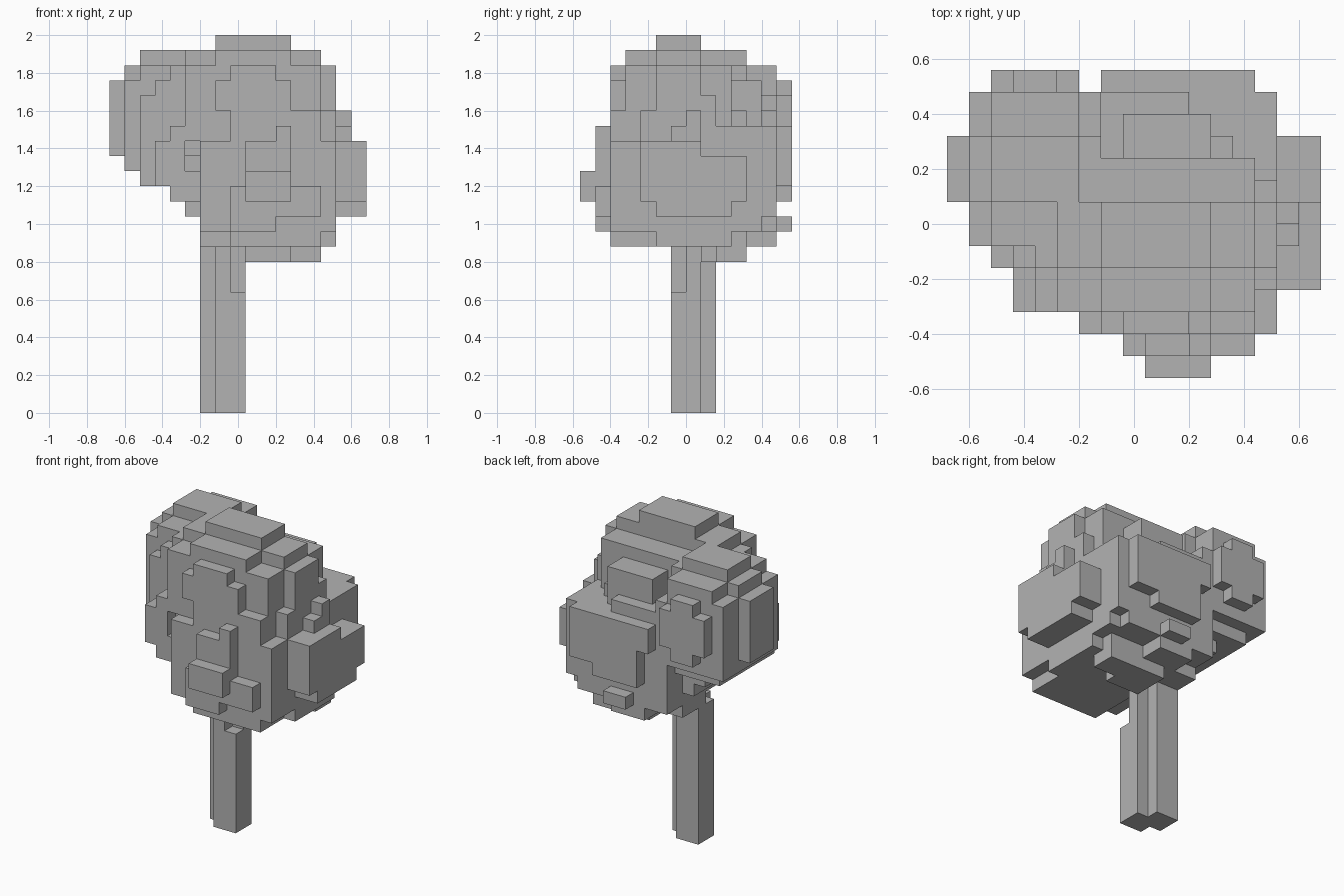
import bpy
import bmesh
from mathutils import Vector

default_cube = bpy.data.objects.get("Cube")
if default_cube:
    bpy.data.objects.remove(default_cube, do_unlink=True)

UNIT = 0.08
ORIGIN = Vector((-0.68, -0.56, 0.0))


def cells(x, y, z):
    """All grid cells inside a block given by its start and end on each axis."""
    return {(i, j, k) for i in range(*x) for j in range(*y) for k in range(*z)}


def fill(part, x, y, z):
    part.update(cells(x, y, z))


def carve(part, x, y, z):
    part.difference_update(cells(x, y, z))


def cell_face(cell, axis, side):
    """Corner positions of one outer square of a cell, wound outward."""
    u, v = (axis + 1) % 3, (axis + 2) % 3
    corners = []
    for du, dv in ((0, 0), (1, 0), (1, 1), (0, 1)):
        corner = list(cell)
        corner[axis] += side
        corner[u] += du
        corner[v] += dv
        corners.append(tuple(corner))
    return corners if side else corners[::-1]


def build(name, part, material):
    """Skin a set of cells with its outer faces only and merge flat areas."""
    bm = bmesh.new()
    verts = {}
    for cell in sorted(part):
        for axis in range(3):
            for side in (0, 1):
                neighbour = list(cell)
                neighbour[axis] += 1 if side else -1
                if tuple(neighbour) in part:
                    continue
                loop = cell_face(cell, axis, side)
                for corner in loop:
                    if corner not in verts:
                        verts[corner] = bm.verts.new(ORIGIN + UNIT * Vector(corner))
                bm.faces.new([verts[corner] for corner in loop])
    bmesh.ops.dissolve_limit(bm, angle_limit=0.01, verts=bm.verts, edges=bm.edges)
    mesh = bpy.data.meshes.new(name)
    bm.to_mesh(mesh)
    bm.free()
    mesh.materials.append(material)
    obj = bpy.data.objects.new(name, mesh)
    bpy.context.collection.objects.link(obj)


grey = bpy.data.materials.new("plain_grey")
grey.use_nodes = True
grey_colour = (0.45, 0.45, 0.45, 1.0)
grey.diffuse_color = grey_colour
grey.node_tree.nodes["Principled BSDF"].inputs["Base Color"].default_value = grey_colour

# Trunk: two overlapping square posts with a nick near the top
trunk = set()
fill(trunk, x=(7, 9), y=(6, 8), z=(0, 11))
fill(trunk, x=(6, 8), y=(7, 9), z=(0, 11))
carve(trunk, x=(8, 9), y=(6, 7), z=(8, 11))
build("trunk", trunk, grey)

canopy = set()

# Underside steps
fill(canopy, x=(9, 12), y=(8, 11), z=(10, 11))
fill(canopy, x=(12, 14), y=(9, 11), z=(10, 11))
fill(canopy, x=(8, 14), y=(2, 11), z=(11, 12))
fill(canopy, x=(8, 11), y=(11, 13), z=(11, 12))
fill(canopy, x=(6, 8), y=(8, 11), z=(11, 12))
fill(canopy, x=(14, 15), y=(5, 10), z=(11, 12))
fill(canopy, x=(6, 14), y=(2, 13), z=(12, 13))
fill(canopy, x=(14, 15), y=(2, 12), z=(12, 13))

# Lower body and rear shelf
fill(canopy, x=(6, 15), y=(2, 13), z=(13, 18))
fill(canopy, x=(6, 14), y=(3, 13), z=(18, 19))
fill(canopy, x=(14, 15), y=(4, 13), z=(18, 19))

# Upper body and crown tiers
fill(canopy, x=(5, 14), y=(3, 10), z=(19, 23))
fill(canopy, x=(5, 6), y=(3, 6), z=(16, 19))
fill(canopy, x=(7, 12), y=(3, 5), z=(23, 24))
fill(canopy, x=(5, 14), y=(5, 8), z=(23, 24))
fill(canopy, x=(7, 12), y=(5, 8), z=(24, 25))

# Left lobe with its stepped front and tapered underside
fill(canopy, x=(2, 6), y=(6, 13), z=(16, 23))
fill(canopy, x=(2, 3), y=(5, 6), z=(16, 21))
fill(canopy, x=(3, 4), y=(5, 6), z=(16, 22))
fill(canopy, x=(4, 6), y=(5, 6), z=(16, 23))
fill(canopy, x=(4, 5), y=(3, 5), z=(18, 19))
fill(canopy, x=(3, 6), y=(3, 5), z=(15, 18))
fill(canopy, x=(2, 6), y=(5, 12), z=(15, 16))
fill(canopy, x=(4, 6), y=(3, 11), z=(14, 15))
fill(canopy, x=(5, 6), y=(4, 11), z=(13, 14))
fill(canopy, x=(1, 2), y=(6, 13), z=(16, 22))
fill(canopy, x=(1, 2), y=(8, 11), z=(22, 23))
fill(canopy, x=(0, 1), y=(8, 11), z=(17, 22))
fill(canopy, x=(2, 6), y=(8, 11), z=(23, 24))
fill(canopy, x=(6, 7), y=(10, 11), z=(19, 23))
fill(canopy, x=(6, 7), y=(11, 13), z=(19, 21))

# Small stepped hollow beside the front bulge
carve(canopy, x=(5, 6), y=(3, 4), z=(17, 18))
carve(canopy, x=(5, 6), y=(3, 5), z=(16, 17))

# Front upper bulge
fill(canopy, x=(8, 11), y=(2, 3), z=(22, 23))
fill(canopy, x=(7, 12), y=(2, 3), z=(20, 22))
fill(canopy, x=(8, 14), y=(2, 3), z=(18, 20))

# Front lower knobs
fill(canopy, x=(8, 11), y=(1, 2), z=(12, 13))
fill(canopy, x=(8, 14), y=(1, 2), z=(13, 15))
fill(canopy, x=(9, 12), y=(1, 2), z=(15, 18))
fill(canopy, x=(11, 12), y=(1, 2), z=(18, 19))
fill(canopy, x=(9, 12), y=(0, 1), z=(14, 16))

# Right flank steps
fill(canopy, x=(14, 15), y=(4, 5), z=(19, 20))
fill(canopy, x=(14, 15), y=(5, 8), z=(19, 23))
fill(canopy, x=(14, 15), y=(8, 9), z=(19, 21))

# Right bulge and the little blocks on it
fill(canopy, x=(15, 17), y=(4, 8), z=(14, 18))
fill(canopy, x=(15, 17), y=(8, 11), z=(14, 17))
fill(canopy, x=(15, 17), y=(5, 10), z=(13, 14))
fill(canopy, x=(15, 16), y=(6, 7), z=(18, 19))
fill(canopy, x=(15, 16), y=(7, 8), z=(18, 20))

# Rear blocks standing on the shelf
fill(canopy, x=(8, 12), y=(10, 12), z=(19, 22))
fill(canopy, x=(7, 11), y=(10, 13), z=(19, 20))
fill(canopy, x=(12, 13), y=(10, 11), z=(19, 20))

# Rear plates and knob
fill(canopy, x=(7, 14), y=(13, 14), z=(17, 19))
fill(canopy, x=(8, 14), y=(13, 14), z=(15, 17))
fill(canopy, x=(8, 12), y=(13, 14), z=(14, 15))
fill(canopy, x=(3, 5), y=(13, 14), z=(17, 22))
fill(canopy, x=(2, 6), y=(13, 14), z=(18, 21))
fill(canopy, x=(9, 11), y=(13, 14), z=(12, 13))

build("canopy", canopy, grey)
